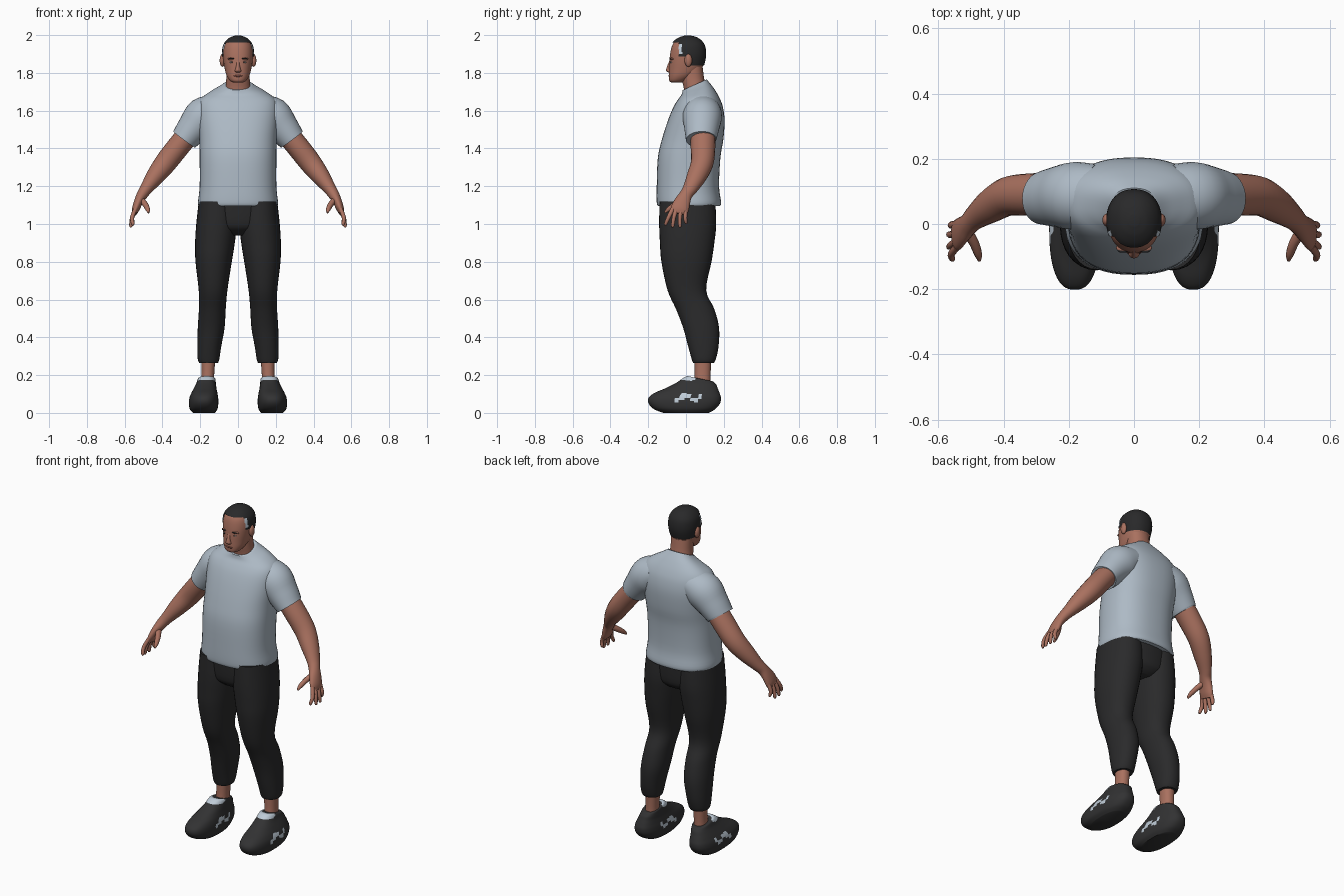
import bpy, bmesh, math
from mathutils import Vector


def material(name, rgb):
    m = bpy.data.materials.new(name)
    m.diffuse_color = (*rgb, 1)
    return m


SKIN = material("skin", (0.40, 0.165, 0.115))
LIP = material("lip", (0.26, 0.09, 0.07))
SHIRT = material("shirt grey", (0.42, 0.49, 0.56))
PANTS = material("trouser black", (0.023, 0.023, 0.024))
SHOE = material("shoe black", (0.032, 0.032, 0.033))
HAIR = material("hair black", (0.022, 0.022, 0.023))
PALE = material("pale grey", (0.52, 0.60, 0.68))
EYE = material("eye white", (0.5, 0.45, 0.43))


def spline(rows, steps):
    """Catmull-Rom interpolation of rows of numbers."""
    out = []
    for i in range(len(rows) - 1):
        a, b, c, d = (rows[max(i - 1, 0)], rows[i], rows[i + 1],
                      rows[min(i + 2, len(rows) - 1)])
        for s in range(steps):
            t = s / steps
            out.append([0.5 * (2 * q + (r - p) * t + (2 * p - 5 * q + 4 * r - u) * t * t
                               + (3 * q - p - 3 * r + u) * t ** 3)
                        for p, q, r, u in zip(a, b, c, d)])
    out.append(list(rows[-1]))
    return out


def skin_rings(name, rings, mats, mirror=False, keep=None, paint=None):
    """Join rings of points into a capped smooth surface."""
    bm = bmesh.new()
    loops = [[bm.verts.new(p) for p in ring] for ring in rings]
    n = len(loops[0])
    for a, b in zip(loops, loops[1:]):
        for i in range(n):
            j = (i + 1) % n
            bm.faces.new((a[i], a[j], b[j], b[i]))
    bm.faces.new(loops[0][::-1])
    bm.faces.new(loops[-1])
    bmesh.ops.recalc_face_normals(bm, faces=bm.faces)
    if keep:
        bad = [f for f in bm.faces if not keep(f.calc_center_median())]
        bmesh.ops.delete(bm, geom=bad, context='FACES')
    if paint:
        for f in bm.faces:
            f.material_index = paint(f.calc_center_median())
    me = bpy.data.meshes.new(name)
    bm.to_mesh(me)
    bm.free()
    ob = bpy.data.objects.new(name, me)
    bpy.context.collection.objects.link(ob)
    for m in mats:
        me.materials.append(m)
    if mirror:
        ob.modifiers.new("mirror", 'MIRROR').use_bisect_axis[0] = False
        ob.modifiers["mirror"].use_mirror_merge = False
    bpy.ops.object.select_all(action='DESELECT')
    ob.select_set(True)
    bpy.context.view_layer.objects.active = ob
    bpy.ops.object.shade_smooth_by_angle(angle=math.radians(50))
    return ob


def stack(name, rows, *mats, n=32, steps=4, power=2.2, grow=0, **kw):
    """Horizontal rounded sections: z, centre x, half width, front y, back y, tilt."""
    rings = []
    for z, xc, rx, yf, yb, *tilt in spline(rows, steps):
        ring = []
        for i in range(n):
            a = 2 * math.pi * i / n
            c, s = math.cos(a), math.sin(a)
            u = math.copysign(abs(c) ** (2 / power), c)
            v = math.copysign(abs(s) ** (2 / power), s)
            dy = v * ((yb - yf) / 2 + grow)
            ring.append((xc + u * (rx + grow), (yf + yb) / 2 + dy,
                         z + grow * 0.6 + dy * (tilt[0] if tilt else 0)))
        rings.append(ring)
    return skin_rings(name, rings, mats, **kw)


def limb(name, rows, mat, n=20, steps=4, **kw):
    """Tube along a path: x, y, z, thickness, depth."""
    pts = spline(rows, steps)
    rings = []
    for i, (x, y, z, ra, rb) in enumerate(pts):
        t = Vector(pts[min(i + 1, len(pts) - 1)][:3]) - Vector(pts[max(i - 1, 0)][:3])
        a = Vector((0, 1, 0)).cross(t).normalized()
        b = t.cross(a).normalized()
        ang = [2 * math.pi * k / n for k in range(n)]
        rings.append([Vector((x, y, z)) + a * ra * math.cos(k) + b * rb * math.sin(k)
                      for k in ang])
    return skin_rings(name, rings, [mat], **kw)


def ball(name, c, r, mat, mirror=True):
    rows = [[Vector((c[0] + r[0] * math.sin(p) * math.cos(q),
                     c[1] + r[1] * math.sin(p) * math.sin(q), c[2] - r[2] * math.cos(p)))
             for q in [2 * math.pi * k / 20 for k in range(20)]]
            for p in [math.pi * (k + 0.15) / 12.3 for k in range(13)]]
    return skin_rings(name, rows, [mat], mirror=mirror)


# Shirt body and sleeves
stack("shirt_body", [
    (1.095, 0, .207, -.148, .180, 0), (1.115, 0, .212, -.155, .186, 0),
    (1.20, 0, .203, -.155, .175, 0), (1.35, 0, .203, -.149, .182, 0),
    (1.45, 0, .205, -.127, .198, 0), (1.55, 0, .213, -.095, .204, 0),
    (1.62, 0, .213, -.066, .195, 0), (1.665, 0, .195, -.042, .176, .05),
    (1.70, 0, .145, -.025, .148, .2), (1.722, 0, .10, -.02, .125, .35),
    (1.737, 0, .072, -.018, .11, .45)], SHIRT, n=48, power=2.4)
limb("sleeve", [
    (.11, .088, 1.605, .085, .095), (.18, .086, 1.568, .104, .104),
    (.235, .083, 1.51, .087, .093), (.275, .08, 1.46, .075, .083),
    (.285, .08, 1.447, .072, .08)], SHIRT, n=32, mirror=True)

# Trousers
stack("trouser_seat", [
    (.94, 0, .09, -.07, .10), (.96, 0, .13, -.10, .13), (1.0, 0, .19, -.13, .152),
    (1.12, 0, .205, -.14, .158)], PANTS)
stack("trouser_leg", [
    (.265, .156, .05, .037, .148), (.285, .156, .057, .03, .158), (.35, .152, .063, .012, .172),
    (.45, .142, .071, -.015, .175), (.55, .136, .071, -.053, .15),
    (.65, .132, .076, -.098, .107), (.80, .129, .096, -.13, .135),
    (.90, .122, .105, -.138, .15), (1.0, .114, .107, -.142, .16),
    (1.12, .11, .098, -.14, .155)], PANTS, mirror=True)

# Ankles and shoes with pale side flashes and tongue
stack("ankle", [(.13, .162, .036, .04, .13), (.20, .16, .034, .046, .13),
                (.30, .157, .038, .045, .135)], SKIN, mirror=True)


def shoe_paint(p):
    if p.z > .172 and p.y < .05:
        return 1
    wave = .082 + .014 * math.cos(p.y * 70)
    return int(abs(p.x - .18) > .035 and -.06 < p.y < .085 and abs(p.z - wave) < .011)


stack("shoe", [
    (0.0, .18, .058, -.12, .12, 0), (.02, .182, .073, -.17, .155, 0),
    (.05, .182, .078, -.198, .18, 0), (.08, .181, .076, -.198, .185, 0),
    (.105, .178, .069, -.168, .178, 0), (.13, .174, .06, -.11, .168, 0),
    (.155, .169, .052, -.05, .16, -.05), (.178, .166, .046, .0, .148, -.2),
    (.18, .165, .038, .02, .138, -.2)], SHOE, PALE, n=64, steps=5, power=2.5,
    mirror=True, paint=shoe_paint)

# Arms and hands
limb("arm", [
    (.25, .09, 1.49, .06, .066), (.32, .09, 1.405, .06, .065), (.385, .085, 1.322, .058, .06),
    (.44, .055, 1.25, .048, .052), (.485, .022, 1.188, .034, .039),
    (.507, .0, 1.155, .029, .034), (.526, -.018, 1.12, .024, .042),
    (.541, -.033, 1.08, .02, .048), (.548, -.04, 1.055, .012, .042)], SKIN, mirror=True)
for label, y0, y1, x1, z1 in (("little", .0, .0, .555, 1.0), ("ring", -.025, -.032, .565, .982),
                              ("middle", -.05, -.07, .565, .982), ("index", -.07, -.107, .555, .992)):
    ym = (y0 + y1) / 2 - .004
    limb(label + "_finger", [
        (.543, y0, 1.08, .011, .012), (.56, ym, 1.035, .011, .011),
        (x1 + .002, y1, z1 + .01, .009, .009), (x1, y1, z1, .004, .004)],
        SKIN, n=10, mirror=True)
limb("thumb", [(.518, -.015, 1.135, .016, .018), (.492, -.055, 1.105, .015, .016),
               (.478, -.092, 1.078, .012, .012), (.474, -.112, 1.06, .005, .005)],
     SKIN, n=12, mirror=True)

# Neck and head
stack("neck", [(1.66, 0, .07, -.005, .11), (1.72, 0, .066, -.012, .105),
               (1.77, 0, .062, -.022, .096), (1.83, 0, .062, -.02, .088)], SKIN)
SKULL = [(1.748, 0, .022, -.075, -.02), (1.758, 0, .042, -.088, .0),
         (1.785, 0, .060, -.091, .045), (1.82, 0, .070, -.090, .082),
         (1.86, 0, .077, -.088, .097), (1.90, 0, .080, -.084, .102),
         (1.94, 0, .075, -.075, .096), (1.966, 0, .060, -.06, .080),
         (1.985, 0, .037, -.032, .054), (1.994, 0, .012, -.003, .024)]
stack("head", SKULL, SKIN, n=48)


# Short hair shell trimmed to the hairline
def hairline(p):
    return p.z > 1.96 or (p.y > -.038 and p.z > 1.885) or (p.y > .025 and p.z > 1.84)


stack("hair", SKULL, HAIR, PALE, n=96, steps=10, grow=.005, keep=hairline,
      paint=lambda p: int(p.y < -.022 and 1.90 < p.z < 1.952))

# Face details
stack("nose", [(1.802, 0, .012, -.094, -.07), (1.81, 0, .018, -.104, -.07),
               (1.82, 0, .014, -.105, -.07), (1.845, 0, .009, -.096, -.07),
               (1.868, 0, .009, -.086, -.07)], SKIN, n=16)
ball("ear", (.083, .012, 1.866), (.014, .02, .034), SKIN)
ball("eye", (.032, -.076, 1.856), (.012, .008, .005), EYE)
ball("iris", (.032, -.0825, 1.856), (.004, .003, .004), HAIR)
ball("brow_ridge", (.033, -.073, 1.874), (.022, .013, .007), SKIN)
ball("eyebrow", (.034, -.081, 1.876), (.017, .007, .003), HAIR)
ball("mouth", (0, -.086, 1.784), (.024, .008, .006), LIP, mirror=False)
